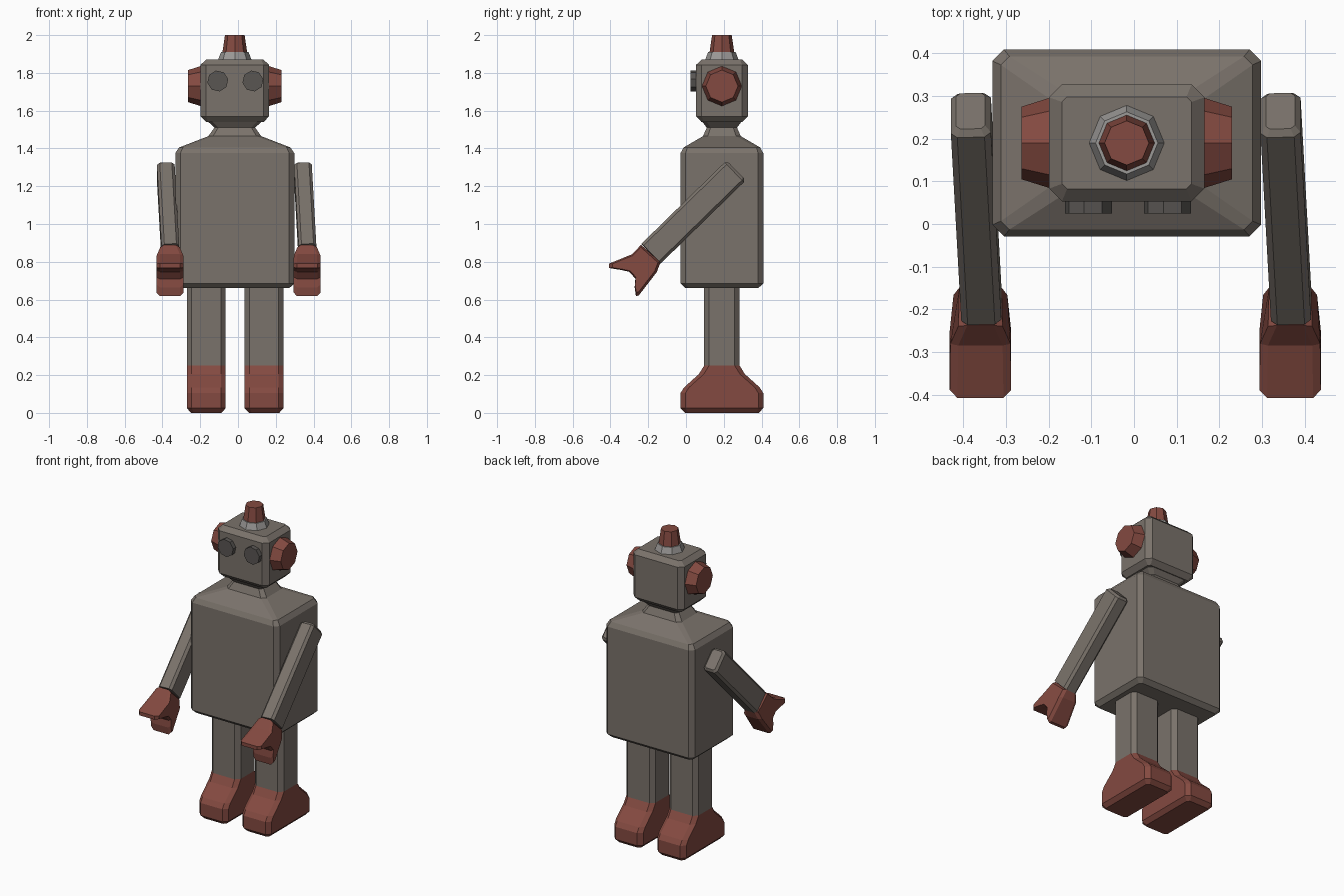
import bpy
import bmesh
from math import radians
from mathutils import Matrix, Vector

cube = bpy.data.objects.get("Cube")
if cube:
    bpy.data.objects.remove(cube)


def material(name, rgb):
    m = bpy.data.materials.new(name)
    m.use_nodes = True
    m.diffuse_color = (*rgb, 1)
    m.node_tree.nodes["Principled BSDF"].inputs["Base Color"].default_value = (*rgb, 1)
    return m


GREY = material("warm_grey", (0.195, 0.17, 0.147))
RED = material("brick_red", (0.23, 0.068, 0.052))
SILVER = material("light_grey", (0.33, 0.32, 0.31))
DARK = material("dark_grey", (0.1, 0.092, 0.086))

CX, CY = -0.017, 0.19  # centre line of the body


def finish(name, bm, *mats):
    bmesh.ops.recalc_face_normals(bm, faces=bm.faces)
    mesh = bpy.data.meshes.new(name)
    bm.to_mesh(mesh)
    bm.free()
    for m in mats:
        mesh.materials.append(m)
    obj = bpy.data.objects.new(name, mesh)
    bpy.context.collection.objects.link(obj)
    return obj


def loft(rings):
    """Skin a list of matching point rings and cap both ends."""
    bm = bmesh.new()
    loops = [[bm.verts.new(p) for p in ring] for ring in rings]
    for a, b in zip(loops, loops[1:]):
        for i in range(len(a)):
            j = (i + 1) % len(a)
            bm.faces.new((a[i], a[j], b[j], b[i]))
    bm.faces.new(loops[0])
    bm.faces.new(loops[-1])
    return bm


def chamfered(z, hx, hy, c):
    """Rectangle with cut corners at height z."""
    return [Vector((x, y, z)) for x, y in (
        (hx, c - hy), (hx, hy - c), (hx - c, hy), (c - hx, hy),
        (-hx, hy - c), (-hx, c - hy), (c - hx, -hy), (hx - c, -hy))]


def block(sections, matrix):
    bm = loft([chamfered(*s) for s in sections])
    bm.transform(matrix)
    return bm


def octagon(name, mat, r1, r2, depth, matrix):
    """Eight-sided frustum whose base sits on the matrix origin."""
    bm = bmesh.new()
    bmesh.ops.create_cone(bm, cap_ends=True, segments=8, radius1=r1,
                          radius2=r2, depth=depth,
                          matrix=matrix @ Matrix.Translation((0, 0, depth / 2)))
    finish(name, bm, mat)


body = Matrix.Translation((CX, CY, 0))

# Torso with sloping shoulders and neck
finish("torso", block([
    (0.66, 0.288, 0.192, 0.015), (0.685, 0.315, 0.219, 0.027),
    (1.375, 0.315, 0.219, 0.027), (1.405, 0.295, 0.203, 0.02),
    (1.465, 0.14, 0.10, 0.025), (1.51, 0.108, 0.08, 0.02),
    (1.55, 0.15, 0.11, 0.025)], body), GREY)

# Head
finish("head", block([
    (1.54, 0.152, 0.108, 0.012), (1.57, 0.182, 0.137, 0.03),
    (1.842, 0.182, 0.137, 0.03), (1.87, 0.152, 0.108, 0.012)], body), GREY)

# Antenna
octagon("antenna_base", SILVER, 0.09, 0.073, 0.045, Matrix.Translation((CX, CY, 1.865)))
octagon("antenna", RED, 0.066, 0.052, 0.095, Matrix.Translation((CX, CY, 1.905)))

# Ears, eyes and legs on both sides
for side, label in ((1, "left"), (-1, "right")):
    octagon("ear_" + label, RED, 0.107, 0.085, 0.07,
            Matrix.Translation((CX + side * 0.177, CY, 1.73))
            @ Matrix.Rotation(radians(90 * side), 4, 'Y'))
    octagon("eye_" + label, DARK, 0.056, 0.056, 0.04,
            Matrix.Translation((CX + 0.003 + side * 0.093, 0.065, 1.757))
            @ Matrix.Rotation(radians(90), 4, 'X')
            @ Matrix.Rotation(radians(10), 4, 'Z'))
    leg = block([
        (0, 0.08, 0.195, 0.015), (0.025, 0.103, 0.219, 0.026),
        (0.105, 0.103, 0.219, 0.026), (0.135, 0.103, 0.2, 0.026),
        (0.205, 0.103, 0.122, 0.026), (0.25, 0.103, 0.094, 0.026),
        (0.68, 0.103, 0.094, 0.026)],
        Matrix.Translation((CX + 0.002 + side * 0.153, CY, 0)))
    for f in leg.faces:
        f.material_index = int(f.calc_center_median().z < 0.25)
    finish("leg_" + label, leg, GREY, RED)

# Arms swing forward; both lean the same way
shoulder, wrist = Vector((-0.383, 0.265, 1.283)), Vector((-0.358, -0.185, 0.843))
axis_z = (wrist - shoulder).normalized()
axis_y = axis_z.cross(Vector((1, 0, 0))).normalized()
axis_x = axis_y.cross(axis_z)
arm_matrix = Matrix((axis_x, axis_y, axis_z)).transposed().to_4x4()
arm_matrix.translation = shoulder
length = (wrist - shoulder).length

# Claw outline as (y, z), from the top of the wrist round the open grip
CLAW = [(-0.238, 0.89), (-0.285, 0.84), (-0.408, 0.79), (-0.408, 0.767),
        (-0.345, 0.757), (-0.3, 0.747), (-0.268, 0.71), (-0.272, 0.665),
        (-0.265, 0.618), (-0.25, 0.622), (-0.155, 0.745), (-0.135, 0.797)]
centre = Vector((-0.25, 0.785))


def claw_ring(side, spread, scale):
    ring = []
    for p in CLAW:
        q = centre + (Vector(p) - centre) * scale
        along = (Vector((wrist.x, *q)) - wrist).dot(axis_z)
        half = 0.047 + 0.025 * min(max(along / 0.08, 0), 1)
        ring.append(Vector((-0.36 + side * (half - spread), *q)))
    return ring


for shift, label in ((0.726, "left"), (0, "right")):
    move = Matrix.Translation((shift, 0, 0))
    finish("arm_" + label, block([
        (0, 0.034, 0.06, 0.01), (0.015, 0.047, 0.073, 0.015),
        (length, 0.047, 0.073, 0.015)], move @ arm_matrix), GREY)
    hand = loft([claw_ring(-1, 0, 0.88), claw_ring(-1, 0.018, 1),
                 claw_ring(1, 0.018, 1), claw_ring(1, 0, 0.88)])
    hand.transform(move)
    finish("hand_" + label, hand, RED)
